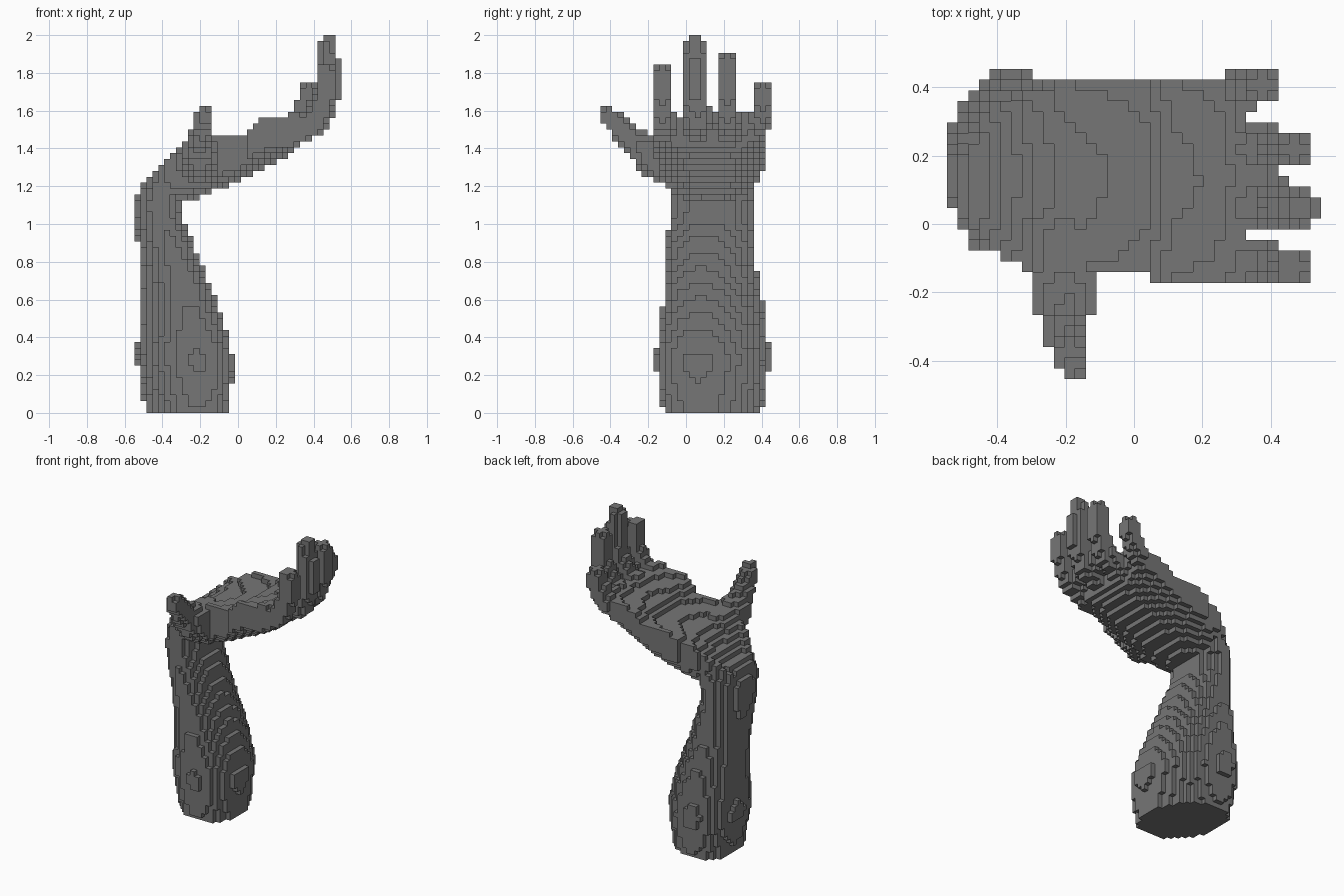
import bpy
import bmesh
from mathutils import Vector

cube = bpy.data.objects.get("Cube")
if cube:
    bpy.data.objects.remove(cube, do_unlink=True)

# Block grid: 64 layers in height
H = 2 / 64
NX, NY, NZ = 35, 29, 64

grey = bpy.data.materials.new("dark_grey")
grey.use_nodes = True
COLOUR = (0.18, 0.18, 0.18, 1)
grey.diffuse_color = COLOUR
grey.node_tree.nodes["Principled BSDF"].inputs["Base Color"].default_value = COLOUR


def corner(i, j, k):
    return Vector(((i - NX / 2) * H, (j - NY / 2) * H, k * H))


def sample(rows, t):
    """Interpolate the profile rows at position t; None outside them."""
    for a, b in zip(rows, rows[1:]):
        if a[0] <= t <= b[0]:
            f = (t - a[0]) / (b[0] - a[0])
            return [p + (q - p) * f for p, q in zip(a[1:], b[1:])]
    return None


# Forearm profile: height, x range, y range, diagonal lean of the oval
FOREARM = [
    (0.0, -0.49, -0.05, -0.12, 0.40, 0.27),
    (0.12, -0.507, -0.035, -0.145, 0.425, 0.27),
    (0.28, -0.54, -0.021, -0.163, 0.448, 0.27),
    (0.44, -0.523, -0.058, -0.145, 0.43, 0.27),
    (0.60, -0.518, -0.12, -0.122, 0.408, 0.27),
    (0.75, -0.518, -0.18, -0.112, 0.376, 0.25),
    (0.94, -0.534, -0.25, -0.095, 0.358, 0.15),
    (1.02, -0.542, -0.283, -0.088, 0.352, 0.08),
    (1.10, -0.545, -0.29, -0.085, 0.348, 0.0),
    (1.18, -0.528, -0.27, -0.09, 0.36, 0.0),
    (1.26, -0.46, -0.25, -0.08, 0.35, 0.0),
]

# Hand profile: x, bottom, top, y range
HAND = [
    (-0.51, 1.13, 1.22, 0.02, 0.28),
    (-0.40, 1.12, 1.325, -0.09, 0.36),
    (-0.30, 1.115, 1.405, -0.12, 0.39),
    (-0.20, 1.145, 1.45, -0.14, 0.41),
    (-0.05, 1.20, 1.47, -0.15, 0.425),
    (0.03, 1.24, 1.485, -0.155, 0.43),
    (0.11, 1.28, 1.55, -0.16, 0.43),
    (0.22, 1.335, 1.565, -0.17, 0.43),
    (0.28, 1.37, 1.585, -0.17, 0.43),
    (0.34, 1.41, 1.62, -0.17, 0.33),
]


def in_forearm(p):
    row = sample(FOREARM, p.z)
    if not row:
        return False
    x0, x1, y0, y1, lean = row
    u = (2 * p.x - x0 - x1) / (x1 - x0)
    v = (2 * p.y - y0 - y1) / (y1 - y0)
    return u * u + v * v + 2 * lean * u * v <= 1 - lean * lean


def in_palm(p):
    row = sample(HAND, p.x)
    if not row:
        return False
    low, high, y0, y1 = row
    v = (2 * p.y - y0 - y1) / (y1 - y0)
    if abs(v) > 1:
        return False
    # Back of the hand, rounder on the little finger side; gently hollow palm
    edge = 0.14 if v > 0 else 0.095
    return low + edge * abs(v) ** 3 <= p.z <= high - 0.045 * (1 - v * v)


def finger(points):
    """Test for a tapered rounded chain through (x, y, z, radius) points."""
    def inside(p):
        for a, b in zip(points, points[1:]):
            start, end = Vector(a[:3]), Vector(b[:3])
            axis = end - start
            f = max(0, min(1, (p - start).dot(axis) / axis.length_squared))
            if (p - start - axis * f).length <= a[3] + (b[3] - a[3]) * f:
                return True
        return False
    return inside


PARTS = {
    "forearm": in_forearm,
    "palm": in_palm,
    "thumb": finger([(-0.20, -0.05, 1.31, 0.13), (-0.205, -0.18, 1.36, 0.104),
                     (-0.20, -0.29, 1.445, 0.068), (-0.177, -0.41, 1.575, 0.048)]),
    "index_finger": finger([(0.24, -0.11, 1.46, 0.07), (0.40, -0.12, 1.54, 0.065),
                            (0.46, -0.125, 1.67, 0.055), (0.465, -0.125, 1.80, 0.051)]),
    "middle_finger": finger([(0.24, 0.045, 1.46, 0.07), (0.41, 0.06, 1.55, 0.078),
                             (0.468, 0.05, 1.67, 0.066), (0.487, 0.045, 1.79, 0.058),
                             (0.474, 0.048, 1.95, 0.049)]),
    "ring_finger": finger([(0.24, 0.22, 1.46, 0.07), (0.40, 0.22, 1.55, 0.068),
                           (0.46, 0.218, 1.68, 0.056), (0.465, 0.218, 1.86, 0.051)]),
    "little_finger": finger([(0.22, 0.37, 1.47, 0.055), (0.32, 0.395, 1.56, 0.058),
                             (0.36, 0.405, 1.63, 0.055), (0.38, 0.407, 1.70, 0.051)]),
}

# Give each filled block to the first part that holds its centre
owner = {}
for i in range(NX):
    for j in range(NY):
        for k in range(NZ):
            centre = corner(i + 0.5, j + 0.5, k + 0.5)
            for name, test in PARTS.items():
                if test(centre):
                    owner[i, j, k] = name
                    break


def build_part(name):
    """Make the outer block faces of one part."""
    bm = bmesh.new()
    verts = {}

    def vert(key):
        if key not in verts:
            verts[key] = bm.verts.new(corner(*key))
        return verts[key]

    for cell, part in owner.items():
        if part != name:
            continue
        for axis in range(3):
            for side in (0, 1):
                near = list(cell)
                near[axis] += 2 * side - 1
                if tuple(near) in owner:
                    continue
                ring = []
                for s, t in ((0, 0), (1, 0), (1, 1), (0, 1)):
                    key = list(cell)
                    key[axis] += side
                    key[(axis + 1) % 3] += s
                    key[(axis + 2) % 3] += t
                    ring.append(vert(tuple(key)))
                bm.faces.new(ring if side else ring[::-1])
    mesh = bpy.data.meshes.new(name)
    bm.to_mesh(mesh)
    bm.free()
    mesh.materials.append(grey)
    bpy.context.collection.objects.link(bpy.data.objects.new(name, mesh))


for part_name in PARTS:
    build_part(part_name)
